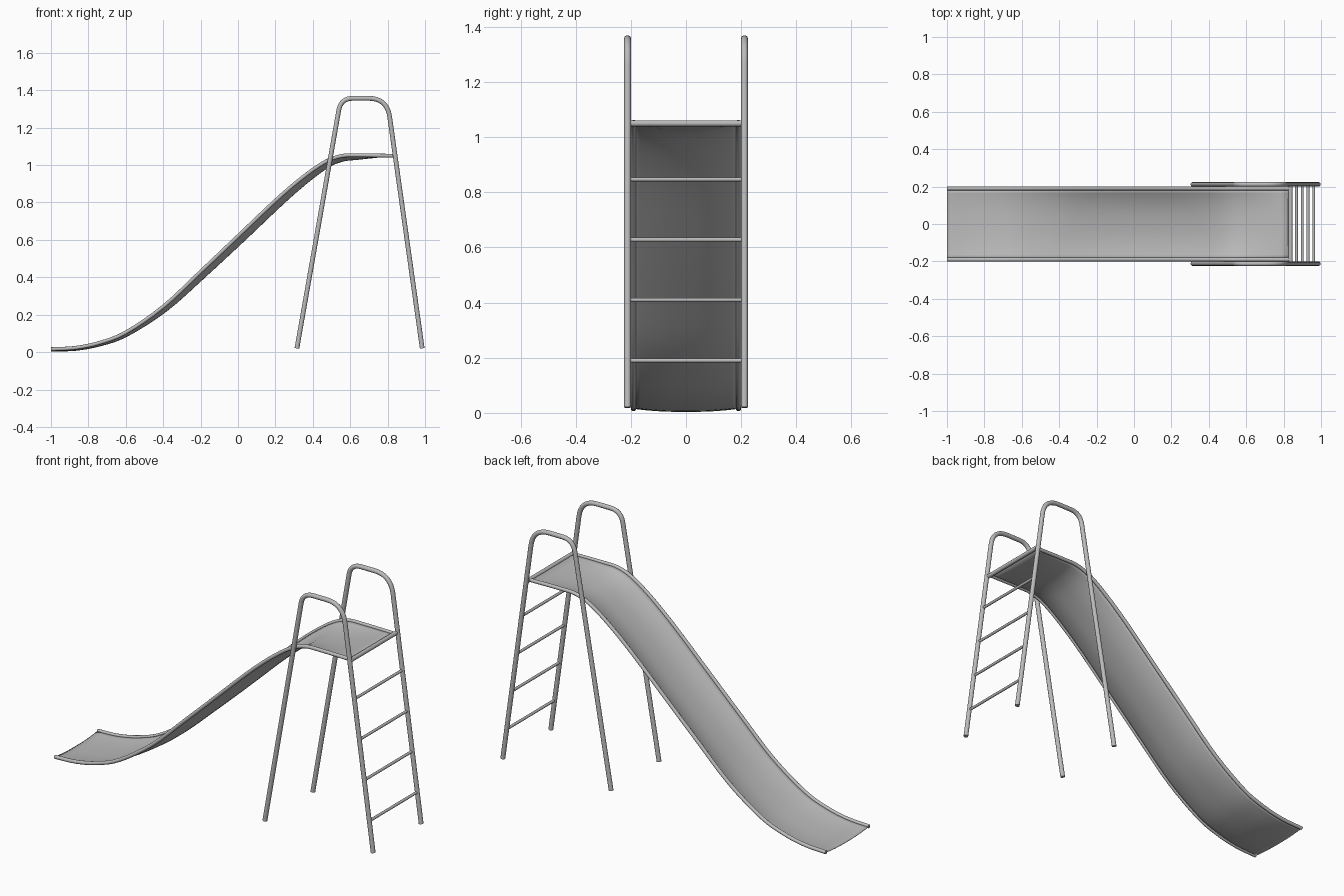
import bpy, bmesh, math
from mathutils import Vector

if "Cube" in bpy.data.objects:
    bpy.data.objects.remove(bpy.data.objects["Cube"])

steel = bpy.data.materials.new("grey steel")
steel.use_nodes = True
grey = (0.5, 0.5, 0.5, 1)
steel.diffuse_color = grey
steel.node_tree.nodes["Principled BSDF"].inputs["Base Color"].default_value = grey


def finish(bm, name):
    bmesh.ops.recalc_face_normals(bm, faces=bm.faces)
    mesh = bpy.data.meshes.new(name)
    bm.to_mesh(mesh)
    bm.free()
    mesh.materials.append(steel)
    obj = bpy.data.objects.new(name, mesh)
    bpy.context.collection.objects.link(obj)
    bpy.ops.object.select_all(action="DESELECT")
    obj.select_set(True)
    bpy.context.view_layer.objects.active = obj
    bpy.ops.object.shade_smooth_by_angle(angle=math.radians(40))
    return obj


def tube(name, path, radius, up, sides=14):
    """Sweep a circle along a planar path; up is normal to its plane."""
    bm = bmesh.new()
    rings = []
    for i, p in enumerate(path):
        t = (path[min(i + 1, len(path) - 1)] - path[max(i - 1, 0)]).normalized()
        side = t.cross(up).normalized()
        angles = [2 * math.pi * k / sides for k in range(sides)]
        rings.append([bm.verts.new(p + radius * (math.cos(a) * side + math.sin(a) * up))
                      for a in angles])
    for a, b in zip(rings, rings[1:]):
        for k in range(sides):
            n = (k + 1) % sides
            bm.faces.new((a[k], a[n], b[n], b[k]))
    bm.faces.new(rings[0])
    bm.faces.new(rings[-1])
    return finish(bm, name)


def spline(points, steps):
    """Catmull-Rom curve through points."""
    pts = [2 * points[0] - points[1]] + points + [2 * points[-1] - points[-2]]
    out = []
    for a, b, c, d in zip(pts, pts[1:], pts[2:], pts[3:]):
        for s in range(steps):
            t = s / steps
            out.append(0.5 * (2 * b + (c - a) * t + (2 * a - 5 * b + 4 * c - d) * t ** 2
                              + (3 * b - a - 3 * c + d) * t ** 3))
    return out + [points[-1]]


def bend(before, corner, after, reach, steps=9):
    """Rounded corner between two straight runs."""
    p = corner + (before - corner).normalized() * reach
    q = corner + (after - corner).normalized() * reach
    return [p.lerp(corner, t).lerp(corner.lerp(q, t), t)
            for t in (i / steps for i in range(steps + 1))]


def at_y(path, y):
    return [Vector((p.x, y, p.z)) for p in path]


Y = Vector((0, 1, 0))
sides = (("left", -1), ("right", 1))
sides = (("front", -1), ("back", 1))

# Bent tube frames, one on each side of the slide
foot_a, foot_b = Vector((0.315, 0, 0.02)), Vector((0.985, 0, 0.02))
top_a, top_b = Vector((0.55, 0, 1.357)), Vector((0.797, 0, 1.357))
frame = ([foot_a] + bend(foot_a, top_a, top_b, 0.065)
         + bend(top_a, top_b, foot_b, 0.1) + [foot_b])
for label, s in sides:
    tube(label + "_frame", at_y(frame, s * 0.212), 0.0125, Y)

# Slide edge rails
profile = [(-1, 0.016), (-0.87, 0.023), (-0.74, 0.05), (-0.6, 0.105), (-0.4, 0.243),
           (-0.2, 0.43), (0, 0.62), (0.2, 0.81), (0.34, 0.93), (0.46, 1.014),
           (0.55, 1.048), (0.64, 1.052), (0.835, 1.05)]
rail = spline([Vector((x, 0, z)) for x, z in profile], 4)
for label, s in sides:
    tube(label + "_slide_rail", at_y(rail, s * 0.19), 0.01, Y)

# Sagging chute sheet between the rails
sag = spline([Vector((x, 0, z)) for x, z in
              [(-1, 0.011), (-0.6, 0.022), (-0.2, 0.038), (0.2, 0.042),
               (0.55, 0.03), (0.835, 0)]], 10)


def sag_at(x):
    for a, b in zip(sag, sag[1:]):
        if x <= b.x:
            return a.z + (b.z - a.z) * (x - a.x) / (b.x - a.x)
    return 0


bm = bmesh.new()
columns = 16
rows = []
for i, p in enumerate(rail):
    t = (rail[min(i + 1, len(rail) - 1)] - rail[max(i - 1, 0)]).normalized()
    down = t.cross(Y).normalized()
    if down.z > 0:
        down = -down
    row = []
    for c in range(columns + 1):
        u = 2 * c / columns - 1
        v = p + down * sag_at(p.x) * (1 - abs(u) ** 2.4)
        row.append(bm.verts.new((max(-1, min(v.x, 0.835)), u * 0.188, v.z)))
    rows.append(row)
for a, b in zip(rows, rows[1:]):
    for c in range(columns):
        bm.faces.new((a[c], a[c + 1], b[c + 1], b[c]))
sheet = finish(bm, "slide_sheet")
solid = sheet.modifiers.new("thickness", "SOLIDIFY")
solid.thickness = 0.003
solid.offset = 0

# Ladder rungs along the rear legs
for i, z in enumerate((0.19, 0.41, 0.628, 0.847)):
    x = foot_b.x + (top_b.x - foot_b.x) * (z - foot_b.z) / (top_b.z - foot_b.z)
    tube("rung_%d" % (i + 1), [Vector((x, -0.206, z)), Vector((x, 0.206, z))],
         0.0075, Vector((0, 0, 1)))

# Thicker bar at the platform edge
tube("platform_bar", [Vector((0.836, -0.206, 1.05)), Vector((0.836, 0.206, 1.05))],
     0.0115, Vector((0, 0, 1)))
